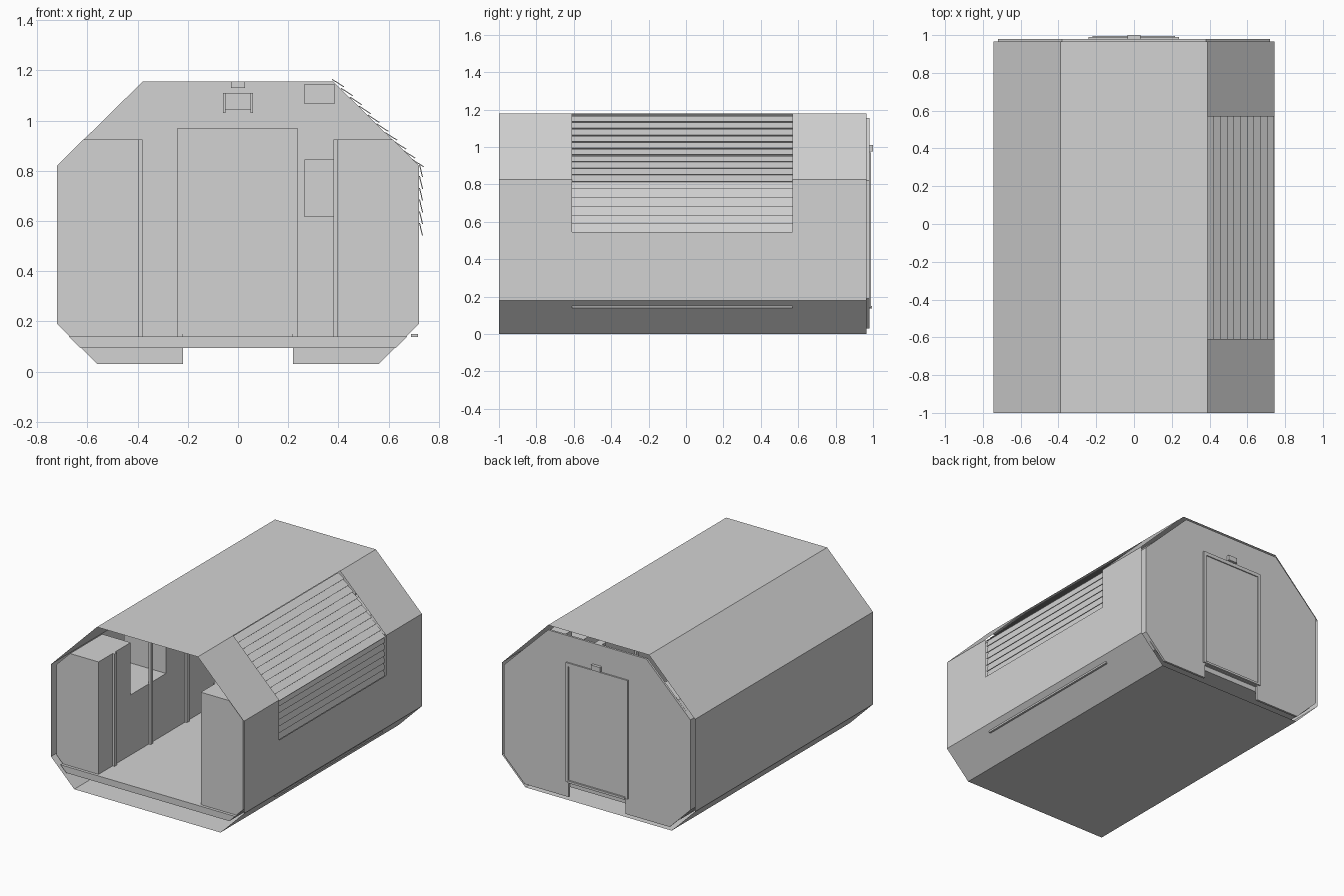
import bpy
import bmesh
from mathutils import Vector

cube = bpy.data.objects.get("Cube")
if cube:
    bpy.data.objects.remove(cube)

grey = bpy.data.materials.new("light_grey")
grey.use_nodes = True
grey.diffuse_color = (0.65, 0.65, 0.65, 1)
grey.node_tree.nodes["Principled BSDF"].inputs["Base Color"].default_value = grey.diffuse_color


def finish(name, bm):
    mesh = bpy.data.meshes.new(name)
    bm.to_mesh(mesh)
    bm.free()
    mesh.materials.append(grey)
    obj = bpy.data.objects.new(name, mesh)
    bpy.context.collection.objects.link(obj)
    return obj


def prism(name, outline, y0, y1):
    """Extrude an (x, z) outline from y0 to y1."""
    bm = bmesh.new()
    face = bm.faces.new([bm.verts.new((x, y0, z)) for x, z in outline])
    new = bmesh.ops.extrude_face_region(bm, geom=[face])["geom"]
    verts = [v for v in new if isinstance(v, bmesh.types.BMVert)]
    bmesh.ops.translate(bm, verts=verts, vec=(0, y1 - y0, 0))
    bmesh.ops.recalc_face_normals(bm, faces=bm.faces)
    return finish(name, bm)


def box(name, x0, x1, y0, y1, z0, z1):
    return prism(name, [(x0, z0), (x1, z0), (x1, z1), (x0, z1)], y0, y1)


FRONT, BACK = -1.0, 0.965
VENT0, VENT1, VENT_LOW = -0.61, 0.57, 0.545
FLOOR = 0.14

# Outer shell: an open eight-sided sheet with a vent opening on the left
bottom, low, mid, shoulder, ridge = (
    (0.565, 0), (0.745, 0.18), (0.745, VENT_LOW), (0.745, 0.825), (0.39, 1.18))
bm = bmesh.new()


def panel(a, b, y0=FRONT, y1=BACK):
    corners = [(a[0], y0, a[1]), (a[0], y1, a[1]), (b[0], y1, b[1]), (b[0], y0, b[1])]
    bm.faces.new([bm.verts.new(c) for c in reversed(corners)])


def flip(p):
    return (-p[0], p[1])


panel(flip(bottom), bottom)
panel(bottom, low)
panel(low, mid)
for a, b in ((mid, shoulder), (shoulder, ridge)):
    panel(a, b, FRONT, VENT0)
    panel(a, b, VENT1, BACK)
panel(ridge, flip(ridge))
for a, b in ((ridge, shoulder), (shoulder, low), (low, bottom)):
    panel(flip(a), flip(b))
bmesh.ops.remove_doubles(bm, verts=bm.verts, dist=0.0001)
finish("outer_shell", bm)


# Louvre slats, tilted so each lower edge stands out
def louvres(name, top, end, count):
    top, end = Vector(top), Vector(end)
    step = (end - top) / count
    d = step.normalized()
    out = Vector((-d.y, d.x))
    for i in range(count):
        p = top + step * i - out * 0.02
        q = top + step * (i + 1.08) - out * 0.008
        prism(f"{name}_{i + 1}", [p, q, q - out * 0.004, p - out * 0.004], VENT0, VENT1)


louvres("roof_slat", ridge, shoulder, 10)
louvres("side_slat", shoulder, mid, 6)
box("side_rail", 0.69, 0.717, VENT0, VENT1, 0.138, 0.15)

# Back wall with a notch under the door
half = [(0.22, 0.13), (0.22, 0.03), (0.56, 0.03), (0.72, 0.19), (0.72, 0.82), (0.38, 1.155)]
prism("back_wall", half + [flip(p) for p in reversed(half)], BACK, 0.98)

# Door, frame, sill and lamp
box("door", -0.22, 0.217, 0.975, 0.983, 0.15, 0.945)
box("door_inside", -0.22, 0.217, 0.96, 0.966, 0.15, 0.945)
for y0, y1, side in ((0.98, 0.99, "outer"), (0.957, BACK, "inner")):
    box(f"{side}_frame_top", -0.24, 0.237, y0, y1, 0.945, 0.97)
    for x0, x1, n in ((-0.24, -0.22, "right"), (0.217, 0.237, "left")):
        box(f"{side}_frame_{n}", x0, x1, y0, y1, FLOOR, 0.945)
box("door_sill", -0.22, 0.217, 0.98, 0.995, 0.135, 0.15)
box("door_lamp", -0.035, 0.035, 0.98, 1.0, 0.975, 1.01)

# Floor slab
prism("floor", [(-0.63, 0.095), (0.63, 0.095), (0.675, FLOOR), (-0.675, FLOOR)], -0.995, BACK)

# Cabinet rows along both sides
tall = [(0.395, FLOOR), (0.67, FLOOR), (0.72, 0.19), (0.72, 0.82), (0.615, 0.925), (0.395, 0.925)]
counter = tall[:3] + [(0.72, 0.56), (0.395, 0.56)]
prism("left_cabinets", tall, -0.975, BACK)
prism("right_front_cabinet", [flip(p) for p in tall], -0.975, -0.62)
prism("right_counter", [flip(p) for p in counter], -0.62, -0.23)
prism("right_rear_cabinets", [flip(p) for p in tall], -0.23, BACK)

# Upright posts on the cabinet faces
for i in range(5):
    y = -0.82 + 0.4 * i
    box(f"left_post_{i + 1}", 0.38, 0.397, y, y + 0.025, FLOOR, 0.925)
    box(f"right_post_{i + 1}", -0.397, -0.38, y, y + 0.025, FLOOR, 0.925)

# Fittings inside the back wall
box("control_box", 0.265, 0.385, 0.88, BACK, 0.615, 0.845)
box("upper_box", 0.265, 0.385, 0.88, BACK, 1.065, 1.145)
box("sign_box", -0.05, 0.05, 0.92, BACK, 1.045, 1.11)
box("ceiling_mount", -0.027, 0.027, 0.92, BACK, 1.13, 1.155)
for s in (-1, 1):
    box("sign_bracket", s * 0.05, s * 0.06, 0.91, BACK, 1.03, 1.11)
